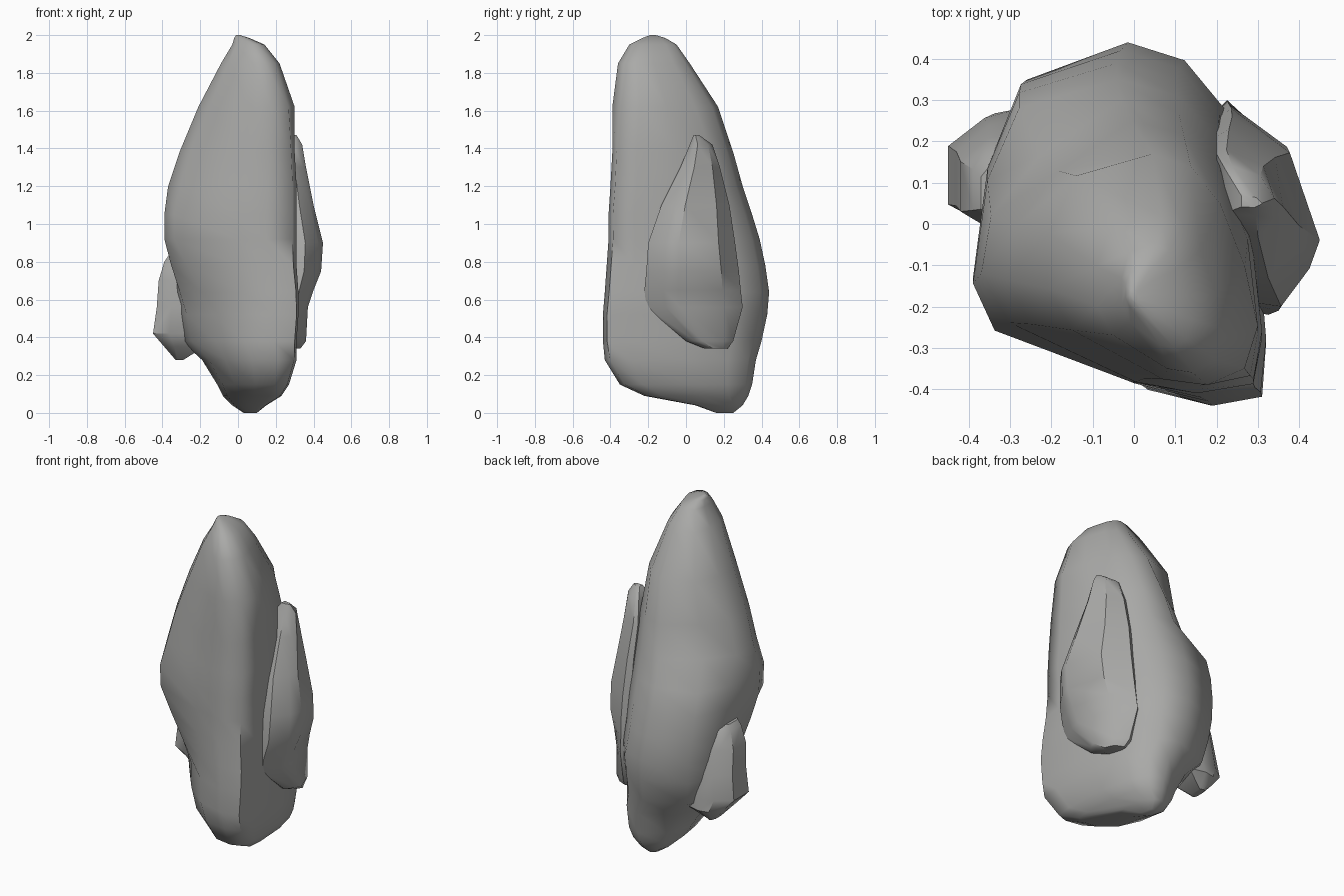
import bpy
import bmesh
import math
from mathutils import Vector

# Remove the default cube only
default_cube = bpy.data.objects.get("Cube")
if default_cube:
    bpy.data.objects.remove(default_cube, do_unlink=True)

# One plain stone colour
STONE = (0.4, 0.4, 0.39, 1.0)
stone = bpy.data.materials.new("grey_stone")
stone.use_nodes = True
stone.diffuse_color = STONE
shader = next(n for n in stone.node_tree.nodes if n.type == "BSDF_PRINCIPLED")
shader.inputs["Base Color"].default_value = STONE
shader.inputs["Roughness"].default_value = 0.9


def build_rock(name, outline_at, sections, crease_angle):
    """Loft an outline through levels given as (z, x_min, x_max, y_min, y_max)."""
    bm = bmesh.new()
    rings = []
    for z, x_min, x_max, y_min, y_max in sections:
        centre = Vector(((x_min + x_max) / 2, (y_min + y_max) / 2, z))
        half_x = (x_max - x_min) / 2
        half_y = (y_max - y_min) / 2
        ring = [bm.verts.new(centre + Vector((u * half_x, v * half_y, 0)))
                for u, v in outline_at(z)]
        rings.append(ring)
    for lower, upper in zip(rings, rings[1:]):
        count = len(lower)
        for i in range(count):
            j = (i + 1) % count
            bm.faces.new((lower[i], lower[j], upper[j], upper[i]))
    bm.faces.new(rings[0])
    bm.faces.new(rings[-1])
    bmesh.ops.recalc_face_normals(bm, faces=bm.faces[:])

    mesh = bpy.data.meshes.new(name)
    bm.to_mesh(mesh)
    bm.free()
    mesh.materials.append(stone)
    rock = bpy.data.objects.new(name, mesh)
    bpy.context.collection.objects.link(rock)

    bpy.ops.object.select_all(action="DESELECT")
    rock.select_set(True)
    bpy.context.view_layer.objects.active = rock
    bpy.ops.object.shade_smooth_by_angle(angle=math.radians(crease_angle))
    return rock


# Main boulder outlines, from the foot through the undercut to the crown
FOOT = [(.95, -.93), (.6, -1), (.06, -.95), (-.5, -.68), (-.85, -.25),
        (-1, .3), (-.75, .78), (0, 1), (.41, .9), (.7, .63), (.92, .1), (1, -.65)]
UNDERCUT = [(.97, -.95), (.6, -1), (.1, -.9), (-.4, -.57), (-.82, -.2),
            (-1, .3), (-.75, .78), (0, 1), (.41, .9), (.7, .63), (.92, .1), (1, -.65)]
MIDDLE = [(.94, -.94), (.55, -1), (.1, -.93), (-.85, -.6), (-1, -.3),
          (-.9, .36), (-.68, .82), (0, 1), (.41, .9), (.7, .63), (.92, .1), (1, -.65)]
SHOULDER = [(.94, -.93), (.55, -1), (.1, -.95), (-.8, -.54), (-1, -.2),
            (-.93, .2), (-.58, .62), (0, 1), (.41, .9), (.7, .63), (.92, .1), (1, -.6)]
CROWN = [(.85, -.83), (.5, -1), (.1, -.95), (-.75, -.52), (-1, -.15),
         (-1, .35), (-.78, .88), (0, 1), (.35, .88), (.62, .55), (.86, 0), (1, -.45)]

# Heights between which each outline turns into the next
TRANSITIONS = [(.28, .4, UNDERCUT), (.52, .92, MIDDLE),
               (1.05, 1.2, SHOULDER), (1.4, 1.7, CROWN)]


def body_outline(z):
    outline = [Vector(point) for point in FOOT]
    for start, end, target in TRANSITIONS:
        amount = min(max((z - start) / (end - start), 0), 1)
        outline = [a.lerp(Vector(b), amount) for a, b in zip(outline, target)]
    return outline


build_rock("main_boulder", body_outline, [
    (0, .03, .1, .16, .25),
    (.04, -.03, .15, .05, .3),
    (.09, -.08, .23, -.22, .33),
    (.15, -.11, .27, -.35, .35),
    (.28, -.19, .31, -.43, .37),
    (.38, -.3, .31, -.44, .4),
    (.52, -.33, .32, -.44, .43),
    (.64, -.35, .32, -.43, .44),
    (.78, -.375, .31, -.42, .42),
    (.92, -.39, .31, -.41, .39),
    (1.05, -.39, .31, -.41, .35),
    (1.2, -.37, .31, -.4, .3),
    (1.38, -.31, .3, -.39, .25),
    (1.62, -.21, .3, -.39, .17),
    (1.85, -.09, .22, -.36, .02),
    (1.95, -.03, .14, -.3, -.05),
    (1.985, -.02, .06, -.23, -.11),
    (2, -.01, .01, -.19, -.16),
], 70)

# Tall slab leaning on the flat side, with a crease along its back edge
SLAB_OUTLINE = [(1, -.3), (.8, -.6), (.25, -1), (-1, -.9), (-1, .9),
                (-.7, 1), (.42, .62)]
build_rock("side_slab", lambda z: SLAB_OUTLINE, [
    (.34, .24, .33, .1, .22),
    (.38, .22, .36, 0, .25),
    (.56, .2, .37, -.21, .3),
    (.65, .2, .4, -.22, .29),
    (.75, .2, .44, -.21, .28),
    (.9, .2, .45, -.2, .26),
    (1.1, .2, .4, -.13, .23),
    (1.3, .2, .36, -.03, .18),
    (1.42, .22, .34, .02, .14),
    (1.47, .26, .31, .04, .07),
], 38)

# Small blocky chunk on the opposite side
CHUNK_OUTLINE = [(-1, -.65), (-.5, -1), (1, -.8), (1, .8), (.1, 1),
                 (-.5, .9), (-1, .4)]
build_rock("small_chunk", lambda z: CHUNK_OUTLINE, [
    (.28, -.33, -.29, .12, .22),
    (.35, -.39, -.18, .04, .28),
    (.42, -.45, -.1, 0, .27),
    (.56, -.43, -.12, 0, .25),
    (.7, -.42, -.15, -.01, .22),
    (.8, -.39, -.2, 0, .19),
    (.83, -.37, -.25, .01, .16),
], 40)
